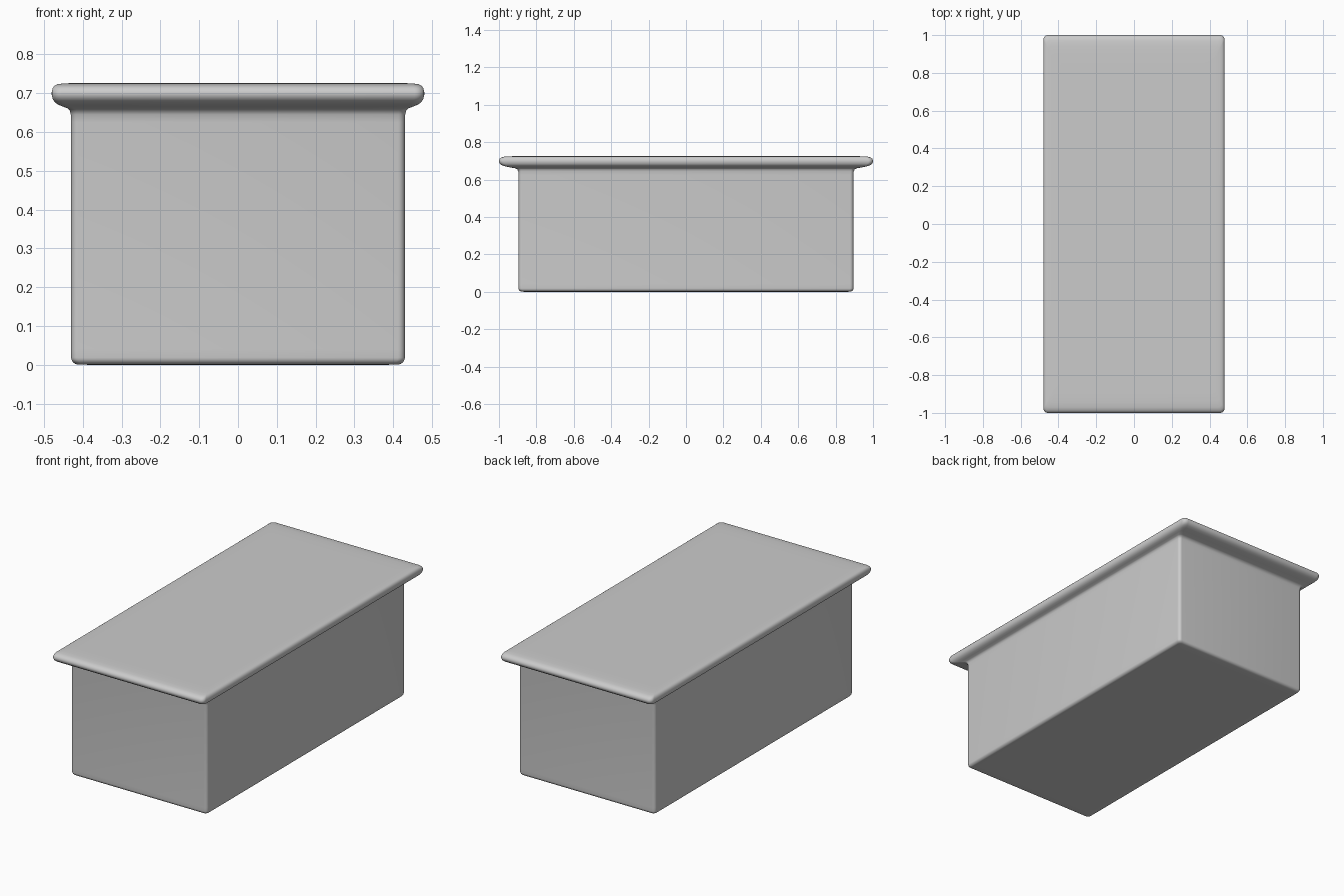
import bpy, bmesh
from math import cos, sin, pi

if "Cube" in bpy.data.objects:
    bpy.data.objects.remove(bpy.data.objects["Cube"])

BODY_X, BODY_Y = 0.43, 0.895      # half sizes of the body
RIM_X, RIM_Y = 0.05, 0.105        # overhang of the top slab
STEPS = 6                         # segments per rounded corner


def ring(bm, hx, hy, r, z):
    """Rounded rectangle of vertices at height z."""
    verts = []
    for k, (sx, sy) in enumerate([(1, 1), (-1, 1), (-1, -1), (1, -1)]):
        for i in range(STEPS + 1):
            a = (k + i / STEPS) * pi / 2
            verts.append(bm.verts.new((sx * (hx - r) + r * cos(a),
                                       sy * (hy - r) + r * sin(a), z)))
    return verts


# Side profile: (inset from body, share of rim overhang, corner radius, height)
profile = [(0.05, 0, 0.012, 0.0), (0.02, 0, 0.016, 0.001)]
for i in range(1, 7):             # rounded bottom edge
    a = i / 6 * pi / 2
    profile.append((0.018 * (1 - sin(a)), 0, 0.018, 0.001 + 0.018 * (1 - cos(a))))
profile += [
    (0, 0, 0.018, 0.04), (0, 0, 0.018, 0.625),                      # straight wall
    (0, 0.02, 0.018, 0.645), (0, 0.07, 0.018, 0.656),               # neck fillet
    (0, 0.18, 0.018, 0.661),
    (0, 0.45, 0.02, 0.666), (0, 0.68, 0.022, 0.671),                # underside
    (0, 0.85, 0.023, 0.677), (0, 0.95, 0.024, 0.685),
    (0, 1.0, 0.025, 0.695), (0, 1.0, 0.025, 0.703),                 # outer bulge
    (0, 0.96, 0.024, 0.712), (0, 0.87, 0.023, 0.719),
    (0, 0.72, 0.022, 0.723), (0, 0.45, 0.02, 0.725),                # top edge
    (0, 0.0, 0.018, 0.726), (0.05, 0, 0.015, 0.726),
]

# Box with overhanging top slab, one continuous skin
bm = bmesh.new()
rings = [ring(bm, BODY_X - d + RIM_X * t, BODY_Y - d + RIM_Y * t, r, z)
         for d, t, r, z in profile]
for lo, hi in zip(rings, rings[1:]):
    n = len(lo)
    for i in range(n):
        j = (i + 1) % n
        bm.faces.new((lo[i], lo[j], hi[j], hi[i]))
bm.faces.new(rings[0][::-1])
bm.faces.new(rings[-1])
bmesh.ops.recalc_face_normals(bm, faces=bm.faces)
for f in bm.faces:
    f.smooth = True
mesh = bpy.data.meshes.new("box_with_overhanging_top")
bm.to_mesh(mesh)
bm.free()
obj = bpy.data.objects.new("box_with_overhanging_top", mesh)
bpy.context.collection.objects.link(obj)
